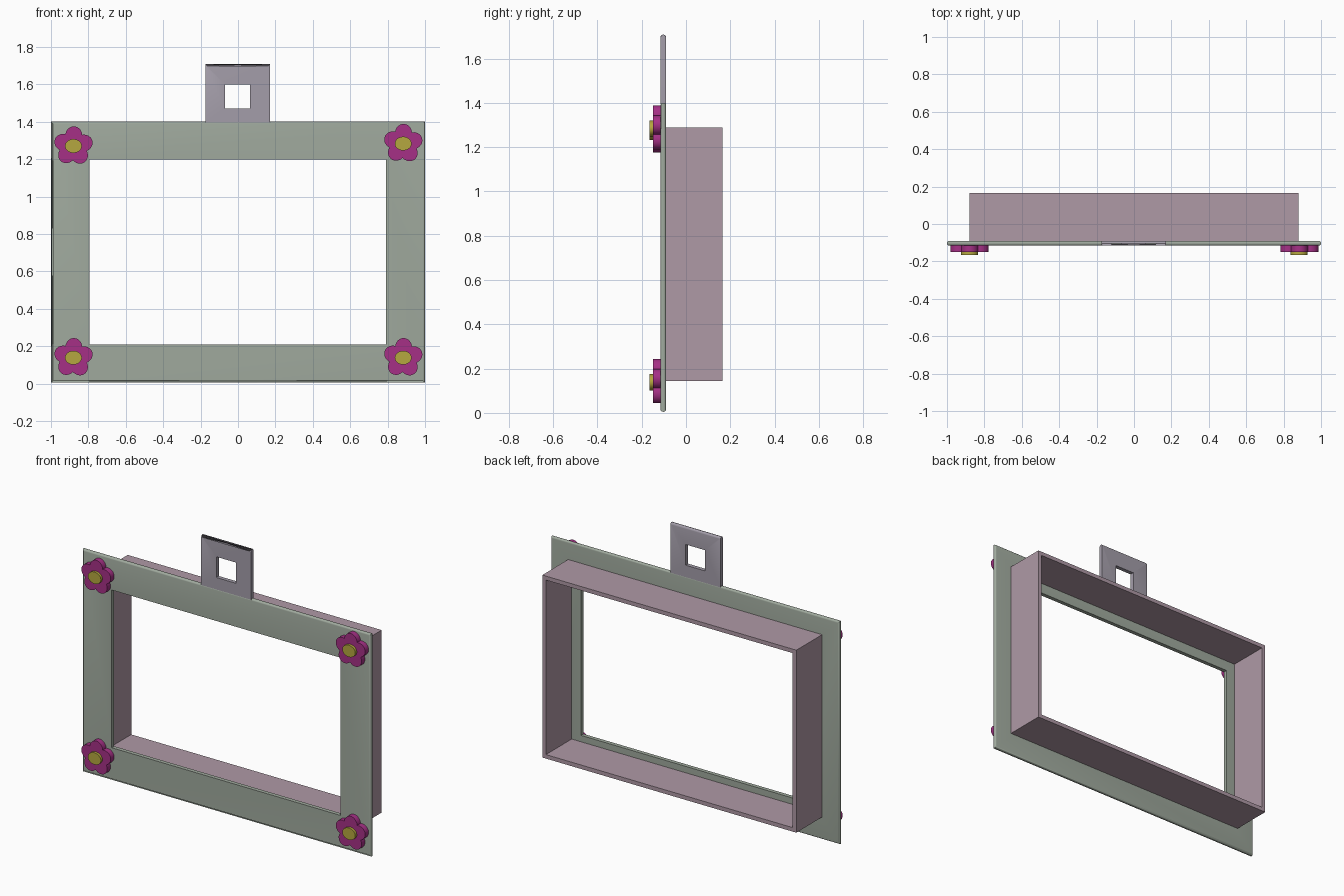
import bpy, bmesh, math
from mathutils import Vector

if "Cube" in bpy.data.objects:
    bpy.data.objects.remove(bpy.data.objects["Cube"])


def material(name, rgb):
    m = bpy.data.materials.new(name)
    m.diffuse_color = (*rgb, 1)
    m.use_nodes = True
    m.node_tree.nodes["Principled BSDF"].inputs["Base Color"].default_value = m.diffuse_color
    return m


SAGE = material("sage", (0.35, 0.40, 0.34))
MAUVE = material("mauve", (0.43, 0.32, 0.38))
LILAC = material("lilac", (0.37, 0.34, 0.40))
MAGENTA = material("magenta", (0.38, 0.03, 0.24))
YELLOW = material("yellow", (0.46, 0.39, 0.05))


def finish(bm, name, mat):
    bmesh.ops.recalc_face_normals(bm, faces=bm.faces[:])
    me = bpy.data.meshes.new(name)
    bm.to_mesh(me)
    bm.free()
    ob = bpy.data.objects.new(name, me)
    bpy.context.collection.objects.link(ob)
    me.materials.append(mat)
    bpy.ops.object.select_all(action='DESELECT')
    bpy.context.view_layer.objects.active = ob
    ob.select_set(True)
    bpy.ops.object.shade_smooth_by_angle(angle=math.radians(35))
    return ob


def ring(name, outer, inner, y0, y1, mat, rounded=None):
    """Rectangular ring; rects are (x0, x1, z0, z1); rounded picks edges to bevel."""
    bm = bmesh.new()
    loops = []
    for x0, x1, z0, z1 in (outer, inner):
        for y in (y0, y1):
            loops.append([bm.verts.new((x, y, z)) for x, z in
                          ((x0, z0), (x1, z0), (x1, z1), (x0, z1))])
    of, ob, nf, nb = loops
    for i in range(4):
        j = (i + 1) % 4
        for a, b in ((of, ob), (nf, nb), (of, nf), (ob, nb)):
            bm.faces.new((a[i], a[j], b[j], b[i]))
    if rounded:
        edges = [bm.edges.get((l[i], l[(i + 1) % 4])) for l in (of, ob) for i in rounded]
        bmesh.ops.bevel(bm, geom=edges, offset=0.011, segments=4, profile=0.5,
                        affect='EDGES')
    return finish(bm, name, mat)


def disc(name, cx, cz, rx, rz, angle, y0, y1, mat, n=32):
    """Elliptical disc facing the front, turned by angle."""
    bm = bmesh.new()
    c, s = math.cos(angle), math.sin(angle)
    pts = []
    for k in range(n):
        t = 2 * math.pi * k / n
        u, v = rx * math.cos(t), rz * math.sin(t)
        pts.append((cx + u * c - v * s, cz + u * s + v * c))
    face = bm.faces.new([bm.verts.new((x, y0, z)) for x, z in pts])
    ext = bmesh.ops.extrude_face_region(bm, geom=[face])["geom"]
    verts = [g for g in ext if isinstance(g, bmesh.types.BMVert)]
    bmesh.ops.translate(bm, verts=verts, vec=Vector((0, y1 - y0, 0)))
    return finish(bm, name, mat)


# Front plate, deep rear box and hanging tab
ring("front_plate", (-1, 1, 0.005, 1.4), (-0.795, 0.79, 0.21, 1.198),
     -0.115, -0.09, SAGE, rounded=(0, 1, 2, 3))
ring("rear_box", (-0.88, 0.88, 0.145, 1.288), (-0.855, 0.855, 0.17, 1.263),
     -0.09, 0.165, MAUVE)
ring("hanging_tab", (-0.175, 0.172, 1.395, 1.708), (-0.07, 0.065, 1.47, 1.6),
     -0.115, -0.09, LILAC, rounded=(2,))

# Corner flowers: five petals around an oval centre
for label, x, z in (("top_left", -0.88, 1.27), ("top_right", 0.883, 1.283),
                    ("bottom_left", -0.88, 0.138), ("bottom_right", 0.883, 0.138)):
    for k in range(5):
        a = math.radians(88 + 72 * k)
        disc(f"petal_{label}_{k + 1}", x + 0.056 * math.cos(a), z + 0.056 * math.sin(a),
             0.049, 0.045, a, -0.149, -0.113, MAGENTA)
    disc(f"flower_centre_{label}", x, z, 0.045, 0.037, 0, -0.165, -0.113, YELLOW)
